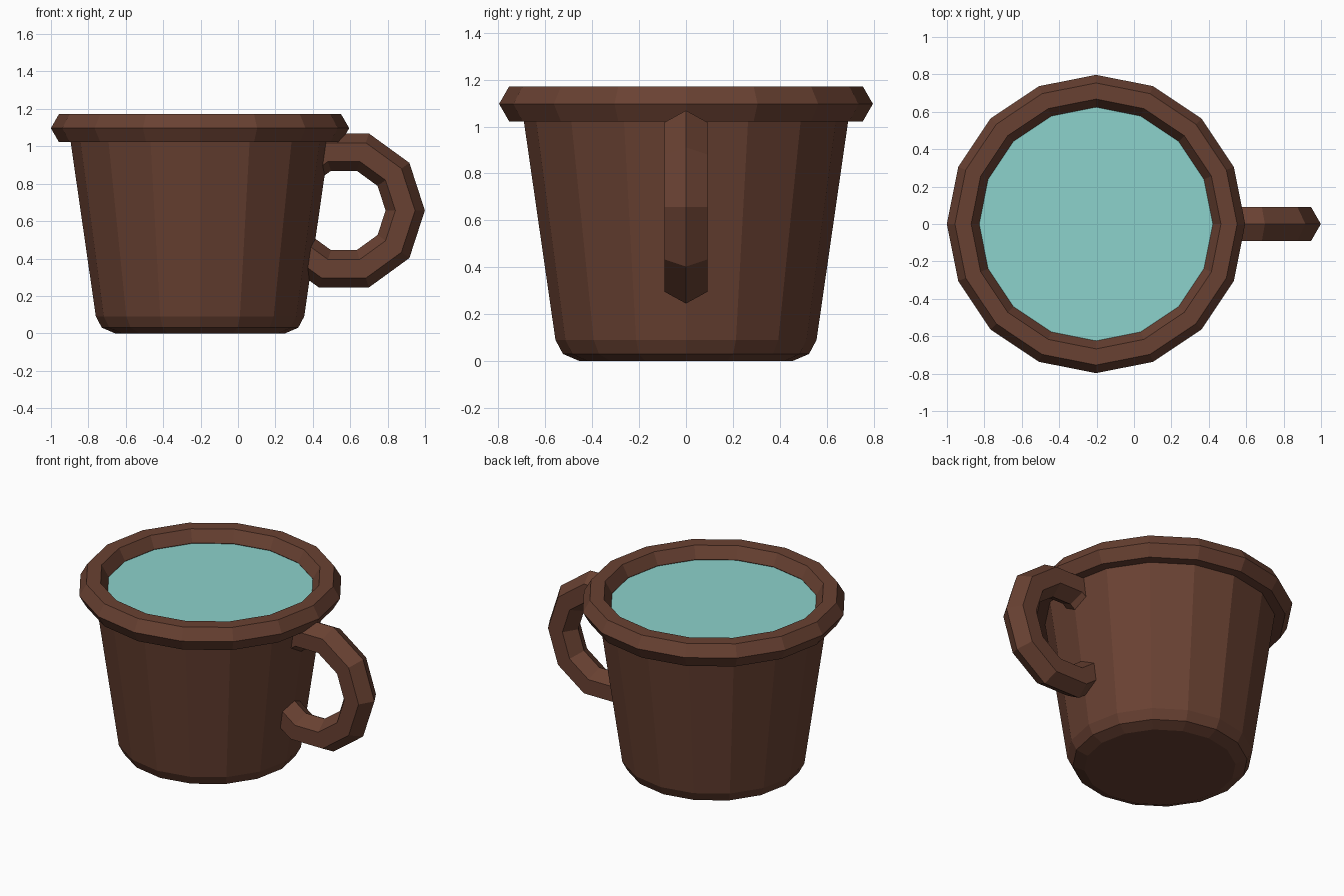
import bpy, bmesh, math

cube = bpy.data.objects.get("Cube")
if cube:
    bpy.data.objects.remove(cube, do_unlink=True)

SIDES = 16
CUP_X = -0.203


def make_material(name, rgb):
    mat = bpy.data.materials.new(name)
    mat.use_nodes = True
    mat.diffuse_color = (*rgb, 1)
    mat.node_tree.nodes["Principled BSDF"].inputs["Base Color"].default_value = (*rgb, 1)
    return mat


brown = make_material("brown clay", (0.141, 0.053, 0.032))
teal = make_material("teal liquid", (0.263, 0.645, 0.604))


def lathe(name, profile, mat):
    """Stack rings of (radius, height), capped at both ends."""
    bm = bmesh.new()
    rings = []
    for r, z in profile:
        angles = [math.tau * i / SIDES for i in range(SIDES)]
        rings.append([bm.verts.new((r * math.cos(a), r * math.sin(a), z)) for a in angles])
    for low, high in zip(rings, rings[1:]):
        for i in range(SIDES):
            j = (i + 1) % SIDES
            bm.faces.new((low[i], low[j], high[j], high[i]))
    bm.faces.new(rings[0][::-1])
    bm.faces.new(rings[-1])
    mesh = bpy.data.meshes.new(name)
    bm.to_mesh(mesh)
    bm.free()
    mesh.materials.append(mat)
    obj = bpy.data.objects.new(name, mesh)
    obj.location.x = CUP_X
    bpy.context.collection.objects.link(obj)
    return obj


def ring(name, location, major, minor, segments, tilt=0):
    """Flat-shaded ring with a hexagonal section."""
    bpy.ops.mesh.primitive_torus_add(
        location=location, rotation=(tilt, 0, 0), major_radius=major,
        minor_radius=minor, major_segments=segments, minor_segments=6)
    obj = bpy.context.object
    obj.name = name
    obj.data.materials.append(brown)
    return obj


# Tapered body with a rounded foot
lathe("cup_body", [(0.455, 0), (0.525, 0.03), (0.557, 0.09), (0.70, 1.08)], brown)

# Thin surface of the drink, tucked into the rim
lathe("drink_surface", [(0.65, 1.086), (0.65, 1.093)], teal)

# Rim and handle
ring("rim", (CUP_X, 0, 1.097), 0.711, 0.0865, SIDES)
ring("handle", (0.566, 0, 0.657), 0.328, 0.105, 10, math.pi / 2)
